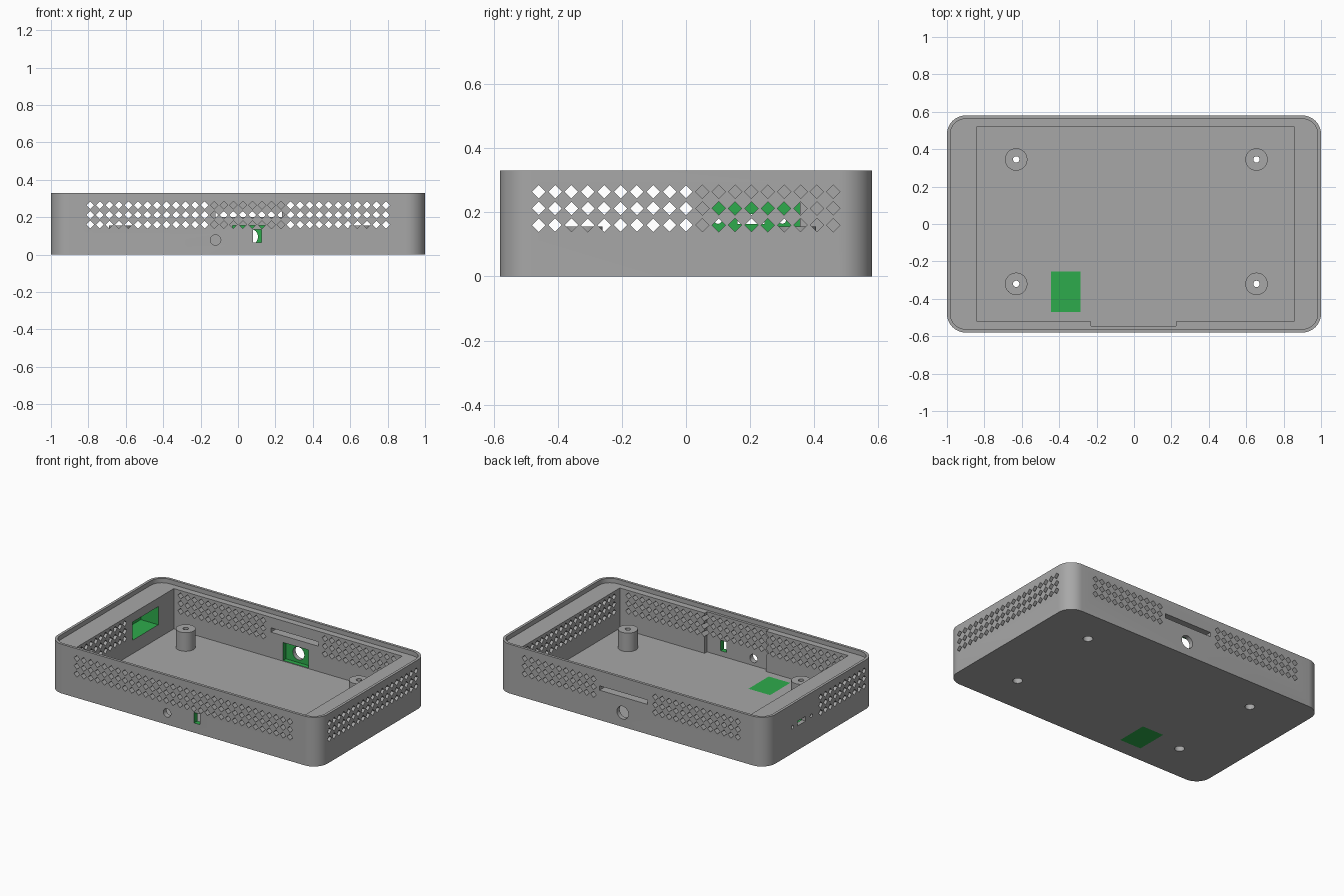
import bpy, bmesh, math

if "Cube" in bpy.data.objects:
    bpy.data.objects.remove(bpy.data.objects["Cube"])

W, D, H = 1.0, 0.58, 0.33      # half width, half depth, height
FLOOR, LEDGE = 0.03, 0.30


def material(name, col):
    m = bpy.data.materials.new(name)
    m.diffuse_color = (*col, 1)
    m.use_nodes = True
    m.node_tree.nodes["Principled BSDF"].inputs["Base Color"].default_value = m.diffuse_color
    return m


GREY = material("grey_plastic", (0.39, 0.39, 0.39))
GREEN = material("green_cutout", (0.027, 0.41, 0.072))


# 2D outlines
def rect(u0, u1, v0, v1):
    return [(u0, v0), (u1, v0), (u1, v1), (u0, v1)]


def circle(u, v, r, n=32):
    return [(u + r * math.cos(2 * math.pi * i / n), v + r * math.sin(2 * math.pi * i / n)) for i in range(n)]


def rounded(hw, hd, r, n=10):
    pts = []
    for k, (sx, sy) in enumerate([(1, 1), (-1, 1), (-1, -1), (1, -1)]):
        for i in range(n + 1):
            a = math.pi / 2 * (k + i / n)
            pts.append((sx * (hw - r) + r * math.cos(a), sy * (hd - r) + r * math.sin(a)))
    return pts


# Solid made from prisms, each (outline, axis, start, end)
def solid(name, prisms, mat):
    bm = bmesh.new()
    place = {"x": lambda u, v, w: (w, u, v),
             "y": lambda u, v, w: (u, w, v),
             "z": lambda u, v, w: (u, v, w)}
    for pts, axis, a, b in prisms:
        lo, hi = ([bm.verts.new(place[axis](u, v, w)) for u, v in pts] for w in (a, b))
        bm.faces.new(lo)
        bm.faces.new(hi)
        for i in range(len(pts)):
            j = (i + 1) % len(pts)
            bm.faces.new((lo[i], lo[j], hi[j], hi[i]))
    bmesh.ops.recalc_face_normals(bm, faces=bm.faces)
    me = bpy.data.meshes.new(name)
    bm.to_mesh(me)
    bm.free()
    me.materials.append(mat)
    ob = bpy.data.objects.new(name, me)
    bpy.context.collection.objects.link(ob)
    return ob


def activate(ob):
    bpy.ops.object.select_all(action="DESELECT")
    ob.select_set(True)
    bpy.context.view_layer.objects.active = ob


def cut(ob, prisms, mat):
    cutter = solid("cutter", prisms, mat)
    cutter.hide_render = True
    mod = ob.modifiers.new("cut", "BOOLEAN")
    mod.operation, mod.solver, mod.object = "DIFFERENCE", "EXACT", cutter
    mod.material_mode = "TRANSFER"
    activate(ob)
    bpy.ops.object.modifier_apply(modifier=mod.name)
    bpy.data.objects.remove(cutter)


# Tray body with lid recess and cavity
tray = solid("tray", [(rounded(W, D, 0.1), "z", 0, H)], GREY)
cut(tray, [(rounded(W - 0.018, D - 0.018, 0.082), "z", LEDGE, 0.5)], GREY)
cavity = [(-0.84, -0.52), (-0.23, -0.52), (-0.23, -0.545), (0.225, -0.545),
          (0.225, -0.52), (0.855, -0.52), (0.855, 0.52), (-0.84, 0.52)]
cut(tray, [(cavity, "z", FLOOR, 0.5)], GREY)

# Green pockets: side port, rear socket, front slot, floor window
PATCH = rect(-0.445, -0.285, -0.47, -0.255)
cut(tray, [(rect(0.08, 0.355, 0.12, 0.242), "x", -0.97, -0.8),
           (rect(-0.03, 0.16, 0.034, 0.155), "y", 0.5, 0.55),
           (rect(0.08, 0.125, 0.065, 0.135), "y", -0.7, -0.5),
           (PATCH, "z", -0.1, 0.1)], GREEN)

# Ventilation diamonds in all four walls
STEP, R = 0.051, 0.021
holes = []
for z in (0.16, 0.212, 0.264):
    def diamond(u):
        return [(u + R, z), (u, z + R), (u - R, z), (u, z - R)]
    for i in range(32):
        u = -0.79 + STEP * i
        holes.append((diamond(u), "y", -0.7, -0.5))
        if i < 13 or i > 20:
            holes.append((diamond(u), "y", 0.5, 0.7))
    for i in range(19):
        u = -0.459 + STEP * i
        holes.append((diamond(u), "x", 0.8, 1.1))
        if i < 10:
            holes.append((diamond(u), "x", -1.1, -0.8))

# Rear slot and socket hole, front button hole, side port openings
holes += [(rect(-0.12, 0.235, 0.2, 0.229), "y", 0.5, 0.7),
          (circle(0.064, 0.095, 0.043), "y", 0.5, 0.7),
          (circle(-0.12, 0.078, 0.028), "y", -0.7, -0.5),
          (rect(0.16, 0.245, 0.163, 0.195), "x", -1.1, -0.9),
          (circle(0.1, 0.176, 0.012, 16), "x", -1.1, -0.9),
          (circle(0.3, 0.176, 0.012, 16), "x", -1.1, -0.9)]

# Screw holes through the floor
POSTS = [(x, y) for x in (-0.63, 0.655) for y in (-0.32, 0.345)]
holes += [(circle(x, y, 0.03), "z", -0.1, 0.1) for x, y in POSTS]
cut(tray, holes, GREY)
activate(tray)
bpy.ops.object.shade_smooth_by_angle(angle=math.radians(30))

# Floor window panel
solid("floor_panel", [(PATCH, "z", 0, FLOOR)], GREEN)

# Screw posts, turned from a closed ring section
SECTION = [(0.06, 0.029), (0.06, 0.155), (0.017, 0.155), (0.017, 0.1), (0.03, 0.1), (0.03, 0.029)]
for x, y in POSTS:
    bm = bmesh.new()
    rings = [[bm.verts.new((px, py, z)) for px, py in circle(x, y, r)] for r, z in SECTION]
    for k, ring in enumerate(rings):
        nxt = rings[(k + 1) % len(rings)]
        for i in range(32):
            j = (i + 1) % 32
            bm.faces.new((ring[i], ring[j], nxt[j], nxt[i]))
    bmesh.ops.recalc_face_normals(bm, faces=bm.faces)
    me = bpy.data.meshes.new("screw_post")
    bm.to_mesh(me)
    bm.free()
    me.materials.append(GREY)
    post = bpy.data.objects.new("screw_post", me)
    bpy.context.collection.objects.link(post)
    activate(post)
    bpy.ops.object.shade_smooth_by_angle(angle=math.radians(30))
